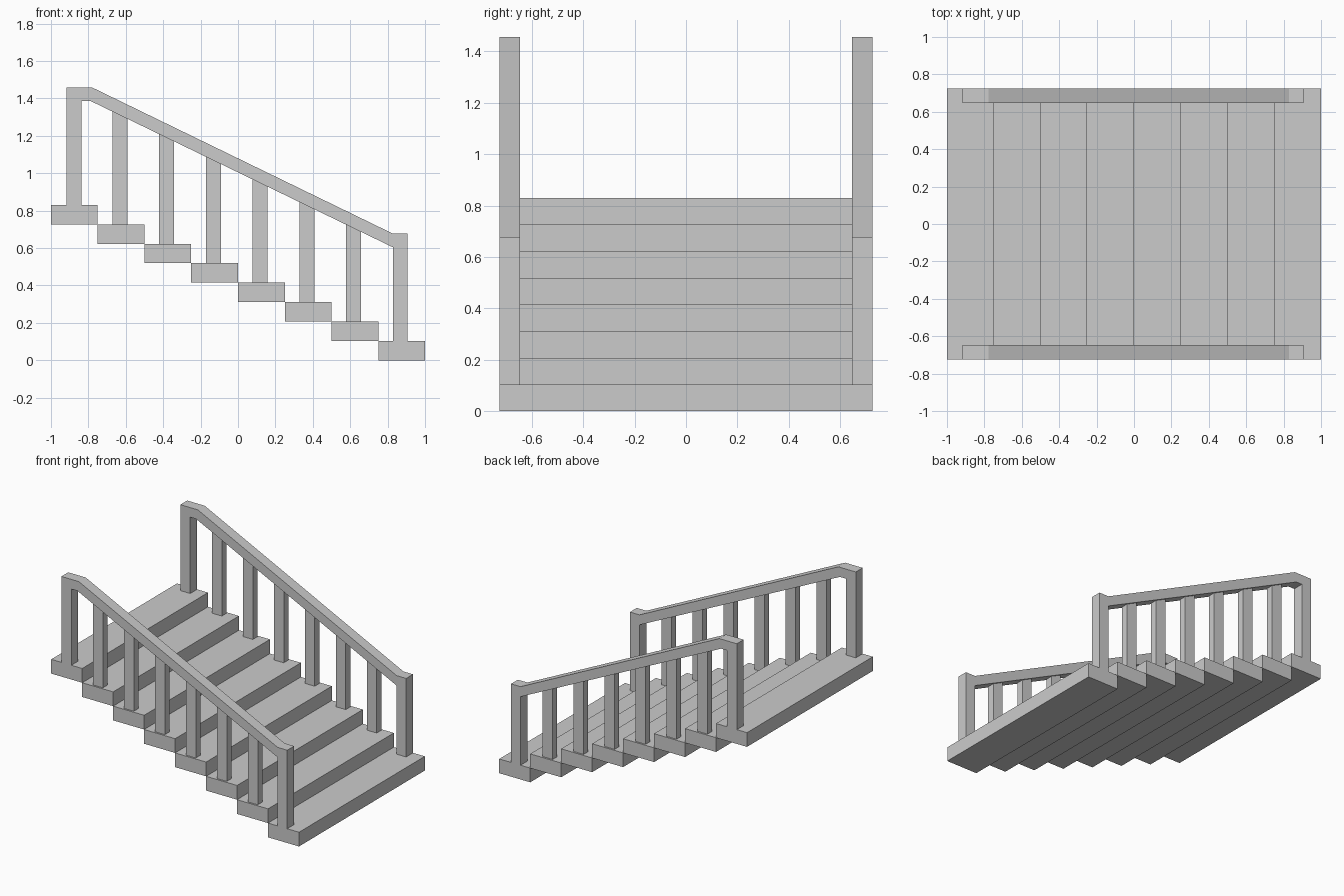
import bpy, bmesh

if "Cube" in bpy.data.objects:
    bpy.data.objects.remove(bpy.data.objects["Cube"])

N, RUN, RISE = 8, 0.25, 0.1038
HALF = 0.725            # half width of the stair
RAIL_IN = 0.646         # inner face of the handrail


def extrude_profile(name, pts, y0, y1, mirror=False):
    """Prism from an x/z outline, extruded along y."""
    bm = bmesh.new()
    face = bm.faces.new([bm.verts.new((x, y0, z)) for x, z in pts])
    ext = bmesh.ops.extrude_face_region(bm, geom=[face])
    moved = [v for v in ext["geom"] if isinstance(v, bmesh.types.BMVert)]
    bmesh.ops.translate(bm, vec=(0, y1 - y0, 0), verts=moved)
    bmesh.ops.recalc_face_normals(bm, faces=bm.faces[:])
    mesh = bpy.data.meshes.new(name)
    bm.to_mesh(mesh)
    bm.free()
    obj = bpy.data.objects.new(name, mesh)
    bpy.context.collection.objects.link(obj)
    if mirror:
        mod = obj.modifiers.new("Mirror", "MIRROR")
        mod.use_axis = (False, True, False)
    return obj


def under_rail(x):
    """Height of the sloping underside of the handrail."""
    return 1.387 + (x + 0.79) * (0.604 - 1.387) / (0.83 + 0.79)


# Treads, from the top (left) down to the ground (right)
for i in range(N):
    x0 = -1 + i * RUN
    z0 = (N - 1 - i) * RISE
    extrude_profile(f"tread_{i + 1}",
                    [(x0, z0), (x0 + RUN, z0), (x0 + RUN, z0 + RISE), (x0, z0 + RISE)],
                    -HALF, HALF)

# Handrail with its two end posts, one continuous outline
top, foot = N * RISE, RISE
extrude_profile("handrail", [
    (-0.918, top), (-0.838, top), (-0.838, 1.387), (-0.79, 1.387),
    (0.828, 0.604), (0.828, foot), (0.905, foot), (0.905, 0.677),
    (0.828, 0.677), (-0.777, 1.457), (-0.918, 1.457)],
    RAIL_IN, HALF, mirror=True)

# Balusters, slimmer than the rail, tops cut to its slope
for i in range(1, N - 1):
    xc = -0.882 + i * RUN
    a, b = xc - 0.04, xc + 0.04
    z = (N - i) * RISE
    extrude_profile(f"baluster_{i}",
                    [(a, z), (b, z), (b, under_rail(b) + 0.01), (a, under_rail(a) + 0.01)],
                    RAIL_IN + 0.013, HALF - 0.013, mirror=True)
